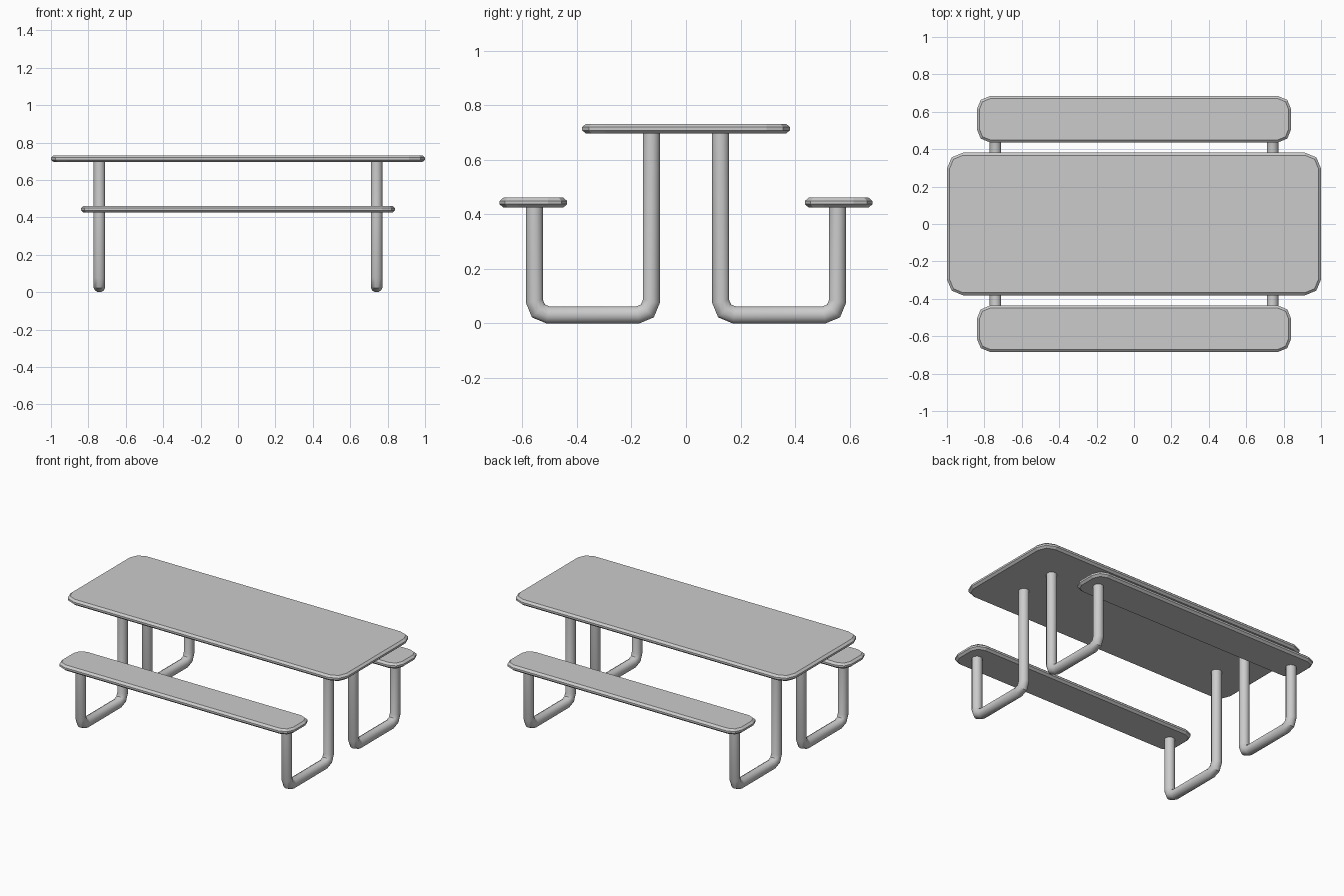
import bpy, bmesh
from math import sin, cos, pi
from mathutils import Vector

if "Cube" in bpy.data.objects:
    bpy.data.objects.remove(bpy.data.objects["Cube"])


def finish(name, bm, smooth_angle=None):
    bmesh.ops.recalc_face_normals(bm, faces=bm.faces[:])
    mesh = bpy.data.meshes.new(name)
    bm.to_mesh(mesh)
    bm.free()
    ob = bpy.data.objects.new(name, mesh)
    bpy.context.collection.objects.link(ob)
    if smooth_angle:
        bpy.ops.object.select_all(action='DESELECT')
        ob.select_set(True)
        bpy.context.view_layer.objects.active = ob
        bpy.ops.object.shade_smooth_by_angle(angle=smooth_angle)
    return ob


def rounded_outline(hx, hy, r, steps=2):
    pts = []
    for i, (sx, sy) in enumerate([(1, 1), (-1, 1), (-1, -1), (1, -1)]):
        for k in range(steps + 1):
            a = (i + k / steps) * pi / 2
            pts.append((sx * (hx - r) + r * cos(a), sy * (hy - r) + r * sin(a)))
    return pts


def slab(name, hx, hy, cy, z0, z1, r, chamfer=0.014):
    """Board with rounded corners and chamfered rims, built from stacked outlines."""
    bm = bmesh.new()
    levels = [(z0, chamfer), (z0 + 0.012, 0), (z1 - 0.012, 0), (z1, chamfer)]
    rings = [[bm.verts.new((x, y + cy, z))
              for x, y in rounded_outline(hx - c, hy - c, r - c)] for z, c in levels]
    n = len(rings[0])
    for a, b in zip(rings, rings[1:]):
        for i in range(n):
            j = (i + 1) % n
            bm.faces.new((a[i], a[j], b[j], b[i]))
    bm.faces.new(rings[0])
    bm.faces.new(rings[-1])
    return finish(name, bm)


def tube(name, x, path, radius, sides=12):
    """Round tube swept along a (y, z) path with mitred bends."""
    bm = bmesh.new()
    pts = [Vector(p) for p in path]
    rings = []
    for i, p in enumerate(pts):
        d_in = (p - pts[i - 1]).normalized() if i else (pts[1] - p).normalized()
        d_out = (pts[i + 1] - p).normalized() if i < len(pts) - 1 else d_in
        t = (d_in + d_out).normalized()
        normal = Vector((-t.y, t.x)) / t.dot(d_in)
        ring = []
        for k in range(sides):
            a = 2 * pi * (k + 0.5) / sides
            q = p + normal * radius * cos(a)
            ring.append(bm.verts.new((x + radius * sin(a), q.x, q.y)))
        rings.append(ring)
    for a, b in zip(rings, rings[1:]):
        for k in range(sides):
            j = (k + 1) % sides
            bm.faces.new((a[k], a[j], b[j], b[k]))
    bm.faces.new(rings[0])
    bm.faces.new(rings[-1])
    return finish(name, bm, pi / 5)


# Table top
TOP_Z, SEAT_Z = 0.696, 0.425
slab("table_top", 1.0, 0.381, 0, TOP_Z, 0.732, 0.085)

# Frame path: up to the seat on the outside, up to the top on the inside
R, BEND = 0.032, 0.05
Y_IN, Y_OUT, Z_LOW = 0.127, 0.556, 0.031


def bend(cy, cz, start, steps=2):
    return [(cy + BEND * cos(a), cz + BEND * sin(a))
            for a in (start - pi / 2 * k / steps for k in range(steps + 1))]


frame = ([(Y_OUT, SEAT_Z + 0.002)]
         + bend(Y_OUT - BEND, Z_LOW + BEND, 0)
         + bend(Y_IN + BEND, Z_LOW + BEND, -pi / 2)
         + [(Y_IN, TOP_Z + 0.002)])

# Seats and U-shaped legs on both sides
for side, sy in (("front", -1), ("back", 1)):
    slab(side + "_seat", 0.84, 0.124, sy * 0.56, SEAT_Z, 0.461, 0.07)
    for end, sx in (("left", -1), ("right", 1)):
        tube(f"{side}_{end}_leg", sx * 0.741, [(sy * y, z) for y, z in frame], R)
